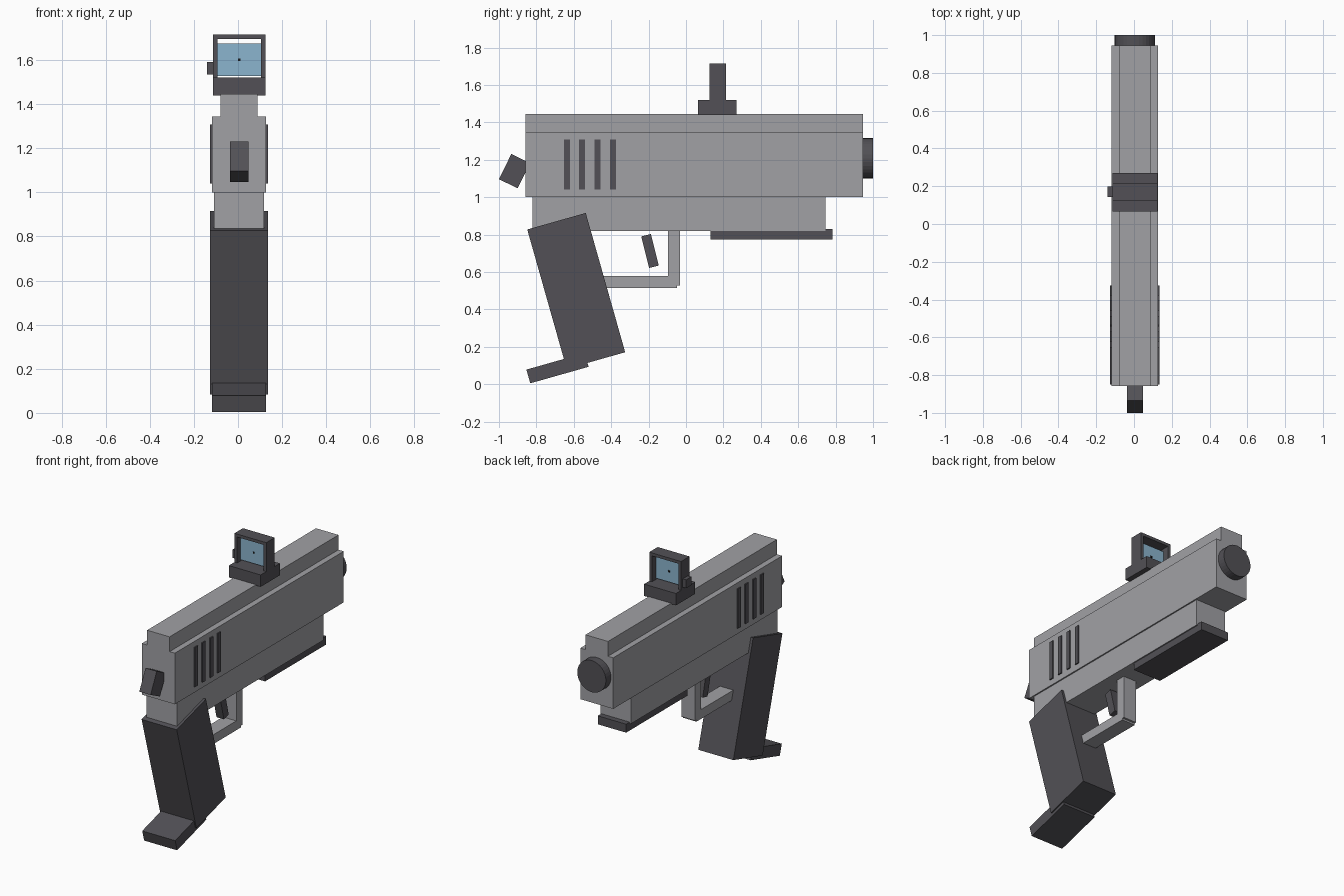
import bpy, bmesh
from math import radians
from mathutils import Matrix

cube = bpy.data.objects.get("Cube")
if cube:
    bpy.data.objects.remove(cube)

CX = 0.005  # centre line of the body


def material(name, rgb):
    m = bpy.data.materials.new(name)
    m.use_nodes = True
    m.diffuse_color = (*rgb, 1)
    m.node_tree.nodes["Principled BSDF"].inputs["Base Color"].default_value = (*rgb, 1)
    return m


GREY = material("light grey", (0.356, 0.356, 0.376))
DARK = material("dark grey", (0.084, 0.081, 0.092))
BLUE = material("lens blue", (0.26, 0.46, 0.62))
BLACK = material("black", (0.01, 0.01, 0.01))


def finish(name, bm, mat):
    mesh = bpy.data.meshes.new(name)
    bm.to_mesh(mesh)
    bm.free()
    mesh.materials.append(mat)
    ob = bpy.data.objects.new(name, mesh)
    bpy.context.collection.objects.link(ob)
    return ob


def tilted(name, mat, width, centre, size, angle, x=CX):
    """Box of given width in x, with (y, z) centre and size, turned about x."""
    bm = bmesh.new()
    bmesh.ops.create_cube(bm, size=1, matrix=Matrix.Translation((x, *centre))
                          @ Matrix.Rotation(radians(angle), 4, "X")
                          @ Matrix.Diagonal((width, *size, 1)))
    return finish(name, bm, mat)


def box(name, mat, width, y, z, x=CX):
    """Upright box between y and z limits."""
    return tilted(name, mat, width, (sum(y) / 2, sum(z) / 2),
                  (y[1] - y[0], z[1] - z[0]), 0, x)


# Slide, ridge and frame
box("slide", GREY, 0.246, (-0.857, 0.945), (1.0, 1.345))
box("slide_ridge", GREY, 0.168, (-0.857, 0.945), (1.345, 1.445))
box("frame", GREY, 0.228, (-0.82, 0.745), (0.82, 1.0))
box("under_rail", DARK, 0.212, (0.13, 0.783), (0.773, 0.83))

# Grip slats on the slide, standing slightly proud on both sides
for i in range(4):
    y = -0.637 + i * 0.082
    box(f"slide_slat_{i + 1}", DARK, 0.262, (y - 0.016, y + 0.016), (1.04, 1.307))

# Muzzle disc
bm = bmesh.new()
bmesh.ops.create_cone(bm, cap_ends=True, segments=32, radius1=0.107, radius2=0.107,
                      depth=0.075, matrix=Matrix.Translation((CX, 0.9625, 1.208))
                      @ Matrix.Rotation(radians(90), 4, "X"))
finish("muzzle", bm, DARK)

# Hammer, grip and base plate
tilted("hammer", DARK, 0.084, (-0.917, 1.139), (0.111, 0.15), -26)
tilted("grip", DARK, 0.262, (-0.587, 0.499), (0.325, 0.774), 15.8)
tilted("grip_base", DARK, 0.246, (-0.687, 0.0855), (0.324, 0.076), 15.8)

# Trigger and its guard
tilted("trigger", DARK, 0.055, (-0.1925, 0.712), (0.053, 0.174), 14)
box("guard_post", GREY, 0.1, (-0.097, -0.033), (0.527, 0.82))
box("guard_bar", GREY, 0.1, (-0.47, -0.047), (0.515, 0.578))

# Sight: base, window frame, lens, dot and side knob
box("sight_base", DARK, 0.238, (0.065, 0.27), (1.44, 1.52))
for side, label in ((-1, "right"), (1, "left")):
    box(f"sight_wall_{label}", DARK, 0.02, (0.125, 0.215), (1.52, 1.715),
        CX + side * 0.109)
box("sight_top", DARK, 0.2, (0.125, 0.215), (1.695, 1.715))
box("sight_lens", BLUE, 0.2, (0.162, 0.172), (1.528, 1.675))
box("sight_dot", BLACK, 0.012, (0.159, 0.175), (1.595, 1.607))
box("sight_knob", DARK, 0.035, (0.143, 0.198), (1.535, 1.592), -0.1225)
